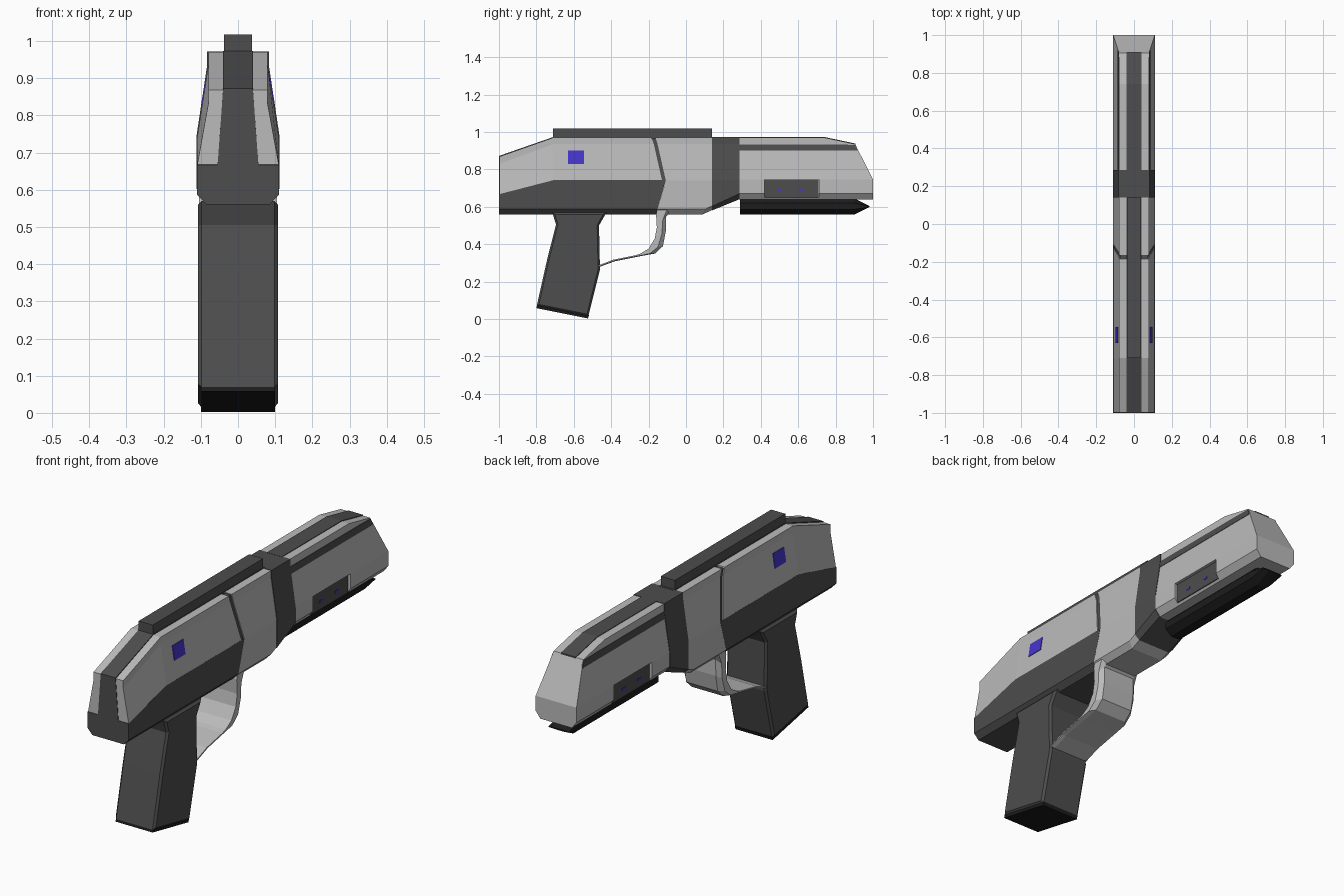
import bpy, bmesh


def material(name, rgb):
    m = bpy.data.materials.new(name)
    m.diffuse_color = (*rgb, 1)
    return m


LIGHT = material("light_grey", (0.5, 0.5, 0.5))
DARK = material("dark_grey", (0.075, 0.075, 0.075))
BLACK = material("black", (0.012, 0.012, 0.012))
BLUE = material("blue", (0.06, 0.035, 0.6))


def finish(name, bm, mat):
    bmesh.ops.recalc_face_normals(bm, faces=bm.faces)
    me = bpy.data.meshes.new(name)
    bm.to_mesh(me)
    bm.free()
    ob = bpy.data.objects.new(name, me)
    bpy.context.collection.objects.link(ob)
    if mat:
        me.materials.append(mat)
    return ob


def loft(name, rings, mat):
    """Skin half-sections (x, y, z), mirrored over x = 0; caps are strips of quads."""
    bm = bmesh.new()
    loops = [[bm.verts.new(p) for p in r] +
             [bm.verts.new((-x, y, z)) for x, y, z in reversed(r)] for r in rings]
    n = len(loops[0])
    for a, b in zip(loops, loops[1:]):
        for i in range(n):
            j = (i + 1) % n
            bm.faces.new((a[i], a[j], b[j], b[i]))
    for c in (loops[0], loops[-1]):
        for i in range(n // 2 - 1):
            bm.faces.new((c[i], c[i + 1], c[n - 2 - i], c[n - 1 - i]))
    return finish(name, bm, mat)


def prism(name, profile, half, mat, bevel=0):
    """Extrude a (y, z) side profile across x."""
    bm = bmesh.new()
    f = bm.faces.new([bm.verts.new((-half, y, z)) for y, z in profile])
    ext = bmesh.ops.extrude_face_region(bm, geom=[f])
    bmesh.ops.translate(bm, vec=(2 * half, 0, 0),
                        verts=[v for v in ext["geom"] if isinstance(v, bmesh.types.BMVert)])
    if bevel:
        side = [e for e in bm.edges if abs(e.verts[0].co.x - e.verts[1].co.x) < 1e-5]
        bmesh.ops.bevel(bm, geom=side, offset=bevel, segments=1, affect='EDGES')
    return finish(name, bm, mat)


def slab(name, half, y0, y1, z0, z1, mat):
    return prism(name, [(y0, z0), (y1, z0), (y1, z1), (y0, z1)], half, mat)


# Rear shell, seam and dark lower frame
loft("rear_shell", [
    [(.11, -.998, .665), (.08, -.998, .83), (.08, -.998, .868)],
    [(.11, -.71, .74), (.08, -.71, .935), (.08, -.71, .97)],
    [(.11, -.128, .74), (.08, -.172, .935), (.08, -.185, .97)]], LIGHT)
loft("seam", [
    [(.105, -.2, .72), (.105, -.2, .74), (.075, -.24, .935), (.075, -.24, .965)],
    [(.105, -.08, .72), (.105, -.08, .74), (.075, -.12, .935), (.075, -.13, .965)]], DARK)
loft("rear_frame", [
    [(.085, -1, .56), (.11, -1, .587), (.11, -1, .667)],
    [(.085, -.71, .56), (.11, -.71, .587), (.11, -.71, .742)],
    [(.085, -.16, .56), (.11, -.153, .587), (.11, -.109, .742)]], DARK)

# Receiver and dark band
loft("receiver", [
    [(.085, -.16, .56), (.11, -.153, .587), (.11, -.108, .74), (.08, -.152, .935), (.08, -.163, .97)],
    [(.085, .09, .56), (.11, .10, .587), (.11, .09, .74), (.08, .09, .935), (.08, .09, .97)],
    [(.085, .145, .585), (.11, .145, .607), (.11, .145, .74), (.08, .145, .935), (.08, .145, .97)]], LIGHT)
loft("band", [
    [(.087, .14, .581), (.112, .14, .603), (.112, .14, .742), (.083, .14, .935), (.083, .14, .972)],
    [(.087, .285, .64), (.112, .285, .67), (.112, .285, .742), (.083, .285, .935), (.083, .285, .972)]], DARK)

# Front shroud with angled muzzle face
base = [(.085, .64), (.11, .672), (.11, .745), (.085, .90), (.08, .935), (.08, .97)]
shroud = loft("front_shroud", [
    [(x, .28, z) for x, z in base],
    [(x, .74, z) for x, z in base],
    [(.085, 1, .64), (.11, 1, .672), (.11, 1, .745), (.085, .922, .90),
     (.08, .913, .918), (.08, .905, .935)]], LIGHT)
loft("shroud_trim", [
    [(.087, .28, .90), (.0825, .28, .933)],
    [(.087, .80, .90), (.0825, .80, .933)],
    [(.087, .919, .90), (.0825, .904, .931)]], DARK)

# Recessed side panels with small lights
cutters = []
for s in (-1, 1):
    c = slab("panel_cutter", .02, .42, .71, .648, .745, None)
    c.location.x = s * .115
    c.hide_render = True
    c.hide_viewport = True
    cutters.append(c)
    mod = shroud.modifiers.new("recess", 'BOOLEAN')
    mod.object = c
    mod.solver = 'EXACT'
slab("side_panel", .097, .421, .709, .65, .744, DARK)
for y in (.5, .62):
    slab("panel_light", .099, y - .012, y + .012, .685, .695, BLUE)

# Centre spine stripe and raised top rail
loft("rear_spine", [
    [(.055, -1, .665), (.04, -1, .872)],
    [(.055, -.71, .74), (.04, -.71, .973)],
    [(.055, .15, .74), (.04, .15, .973)]], DARK)
prism("front_spine", [(.28, .9), (.28, .973), (.74, .973), (.907, .938), (.907, .9)], .04, DARK)
slab("top_rail", .038, -.71, .14, .96, 1.018, DARK)

# Blue side markers following the sloped flank
loft("side_marker", [
    [(.099, y, .83), (.088, y, .90)] for y in (-.63, -.545)], BLUE)

# Under-barrel rod with a wedge tip
rod = [(.022, .558), (.055, .585), (.055, .62), (.03, .645)]
loft("lower_rod", [
    [(x, .29, z) for x, z in rod],
    [(x, .90, z) for x, z in rod],
    [(x, .98, .602 + (z - .602) * .08) for x, z in rod]], BLACK)

# Grip and base plate
prism("grip", [(-.715, .57), (-.695, .505), (-.742, .32), (-.798, .07), (-.522, .015),
               (-.46, .265), (-.465, .5), (-.425, .57)], .108, DARK, bevel=.01)
prism("grip_base", [(-.796, .074), (-.80, .058), (-.524, .003), (-.519, .02)], .1, BLACK)

# Trigger guard: outer/inner pairs swept down and back to the grip
path = [(-.06, .60, -.15, .60), (-.08, .575, -.16, .56), (-.107, .55, -.156, .49),
        (-.108, .47, -.167, .43), (-.123, .39, -.20, .376), (-.166, .35, -.245, .349),
        (-.25, .335, -.27, .341), (-.38, .309, -.39, .317), (-.475, .274, -.475, .284)]
loft("trigger_guard", [
    [(.085, a, b), (.105, a + .35 * (c - a), b + .35 * (d - b)), (.105, c, d)]
    for a, b, c, d in path], LIGHT)
